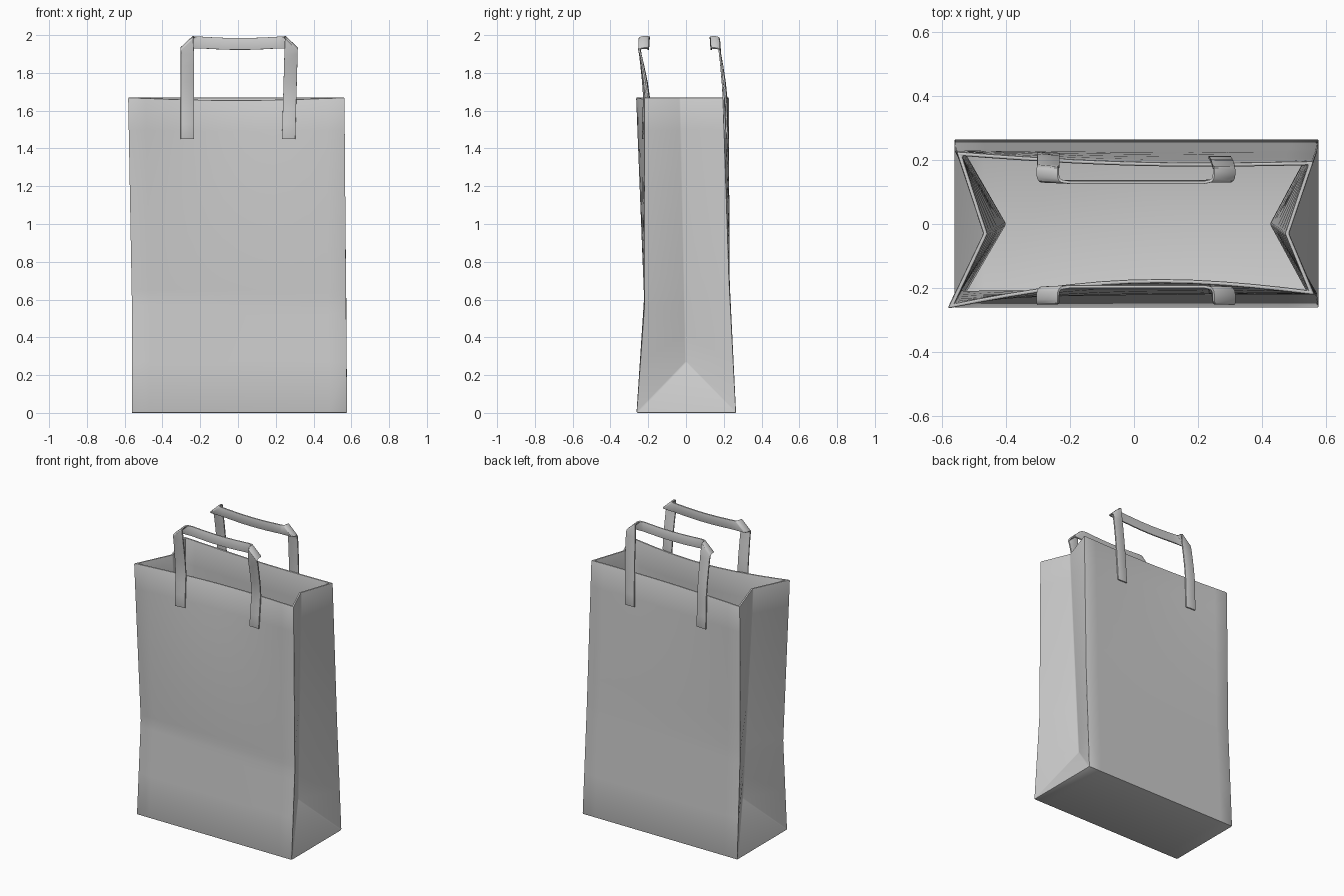
import bpy, bmesh, math

if "Cube" in bpy.data.objects:
    bpy.data.objects.remove(bpy.data.objects["Cube"])

TOP = 1.67
ROWS = [0, 0.27, 0.42, 0.52, 0.57, 0.61, 0.65, 0.72, 0.9, 1.1, 1.3, 1.5, TOP]
COLS = 12

# Corner edges of the bag as (z, x, y) profiles
CORNERS = {
    "FL": [(0, -0.565, -0.262), (0.61, -0.565, -0.222), (TOP, -0.584, -0.265)],
    "FR": [(0, 0.580, -0.262), (0.58, 0.575, -0.220), (TOP, 0.566, -0.222)],
    "BL": [(0, -0.565, 0.265), (0.70, -0.563, 0.231), (TOP, -0.556, 0.227)],
    "BR": [(0, 0.580, 0.265), (0.70, 0.575, 0.229), (TOP, 0.563, 0.197)],
}
# Gusset fold lines from the apex above the base to the rim
FOLDS = {"L": [(0.27, -0.415, 0.0), (TOP, -0.472, -0.03)],
         "R": [(0.27, 0.440, 0.0), (TOP, 0.486, -0.03)]}


def along(profile, z):
    for (z0, x0, y0), (z1, x1, y1) in zip(profile, profile[1:]):
        if z <= z1 or z1 == profile[-1][0]:
            t = (z - z0) / (z1 - z0)
            return x0 + (x1 - x0) * t, y0 + (y1 - y0) * t


def panel(side, u, z):
    """Point on the front (F) or back (B) sheet, dented inward near the rim."""
    xl, yl = along(CORNERS[side + "L"], z)
    xr, yr = along(CORNERS[side + "R"], z)
    t = max(0, (z - 0.6) / (TOP - 0.6))
    dent = math.sin(math.pi * u) * t * t * (0.057 if side == "F" else -0.017)
    dip = 0.014 * math.sin(math.pi * u) * (z / TOP) ** 4 if side == "F" else 0
    return xl + (xr - xl) * u, yl + (yr - yl) * u + dent, z - dip


def finish(bm, name, thickness, offset, bevel):
    mesh = bpy.data.meshes.new(name)
    bm.to_mesh(mesh)
    bm.free()
    ob = bpy.data.objects.new(name, mesh)
    bpy.context.collection.objects.link(ob)
    sol = ob.modifiers.new("thickness", "SOLIDIFY")
    sol.thickness, sol.offset, sol.use_even_offset = thickness, offset, True
    bev = ob.modifiers.new("soft_edges", "BEVEL")
    bev.width, bev.segments = bevel, 2
    bev.limit_method, bev.angle_limit = "ANGLE", math.radians(35)
    bpy.ops.object.select_all(action="DESELECT")
    ob.select_set(True)
    bpy.context.view_layer.objects.active = ob
    bpy.ops.object.convert(target="MESH")
    bpy.ops.object.shade_smooth_by_angle(angle=math.radians(32))
    return ob


# Bag body: two sheets, two folded gussets and a flat base
bm = bmesh.new()
grid = {}
for s in "FB":
    grid[s] = [[bm.verts.new(panel(s, c / COLS, z)) for c in range(COLS + 1)] for z in ROWS]
    for a, b in zip(grid[s], grid[s][1:]):
        for c in range(COLS):
            bm.faces.new((a[c], a[c + 1], b[c + 1], b[c]))
for k, col in (("L", 0), ("R", COLS)):
    fold = [bm.verts.new((*along(FOLDS[k], z), z)) for z in ROWS[1:]]
    edges = {s: [row[col] for row in grid[s]] for s in "FB"}
    bm.faces.new((edges["F"][0], edges["B"][0], fold[0]))
    for e in edges.values():
        bm.faces.new((e[0], e[1], fold[0]))
        for i in range(len(fold) - 1):
            bm.faces.new((e[i + 1], e[i + 2], fold[i + 1], fold[i]))
base = bm.faces.new(grid["F"][0] + grid["B"][0][::-1])
bmesh.ops.recalc_face_normals(bm, faces=bm.faces)
base.normal_update()
if base.normal.z > 0:
    bmesh.ops.reverse_faces(bm, faces=bm.faces)
finish(bm, "bag_body", 0.013, -1, 0.006)


# Handles: a flat paper strip folded diagonally at both upper corners
def handle(name, side, y_leg, y_bar):
    out = -1 if side == "F" else 1
    zb, zt = 1.93, 1.992

    def leg(sgn):
        pairs = []
        for z in (1.45, 1.53, 1.61, TOP, 1.75, 1.84, 1.9):
            shift = 0.014 * (z - 1.45) / 0.5 if sgn > 0 else 0
            pair = []
            for x in (sgn * 0.303 + shift, sgn * 0.233 + shift):
                y = panel(side, (x + 0.57) / 1.14, min(z, TOP))[1] + out * 0.006
                t = max(0, (z - TOP) / (zb - TOP))
                pair.append((x, y + (y_leg - y) * (t ** 1.3), z))
            pairs.append(pair)
        # rolled diagonal fold
        xo, xi = sgn * 0.303, sgn * 0.237
        s = 0.012 if sgn > 0 else 0
        for a in range(0, 181, 30):
            ang = math.radians(a)
            y = (y_leg + y_bar) / 2 + (y_leg - y_bar) / 2 * math.cos(ang)
            d = 0.012 * (1 - math.sin(ang))
            pairs.append([(xo + s - sgn * d * (a > 90), y, zb - d * (a < 90)),
                          (xi + s - sgn * d * (a > 90), y, zt - d * (a < 90))])
        return pairs

    left, right = leg(-1), leg(1)
    bar = []
    for i in range(9):
        x = -0.2 + 0.42 * i / 8
        sag = 0.008 * math.sin(math.pi * i / 8)
        bar.append([(x, y_bar, zb - sag), (x, y_bar - out * 0.004, zt - sag)])
    bm = bmesh.new()
    rows = [[bm.verts.new(p) for p in pair] for pair in left + bar + right[::-1]]
    for a, b in zip(rows, rows[1:]):
        bm.faces.new((a[0], a[1], b[1], b[0]))
    finish(bm, name, 0.009, 0, 0.0015)


handle("front_handle", "F", -0.248, -0.2)
handle("back_handle", "B", 0.176, 0.134)
